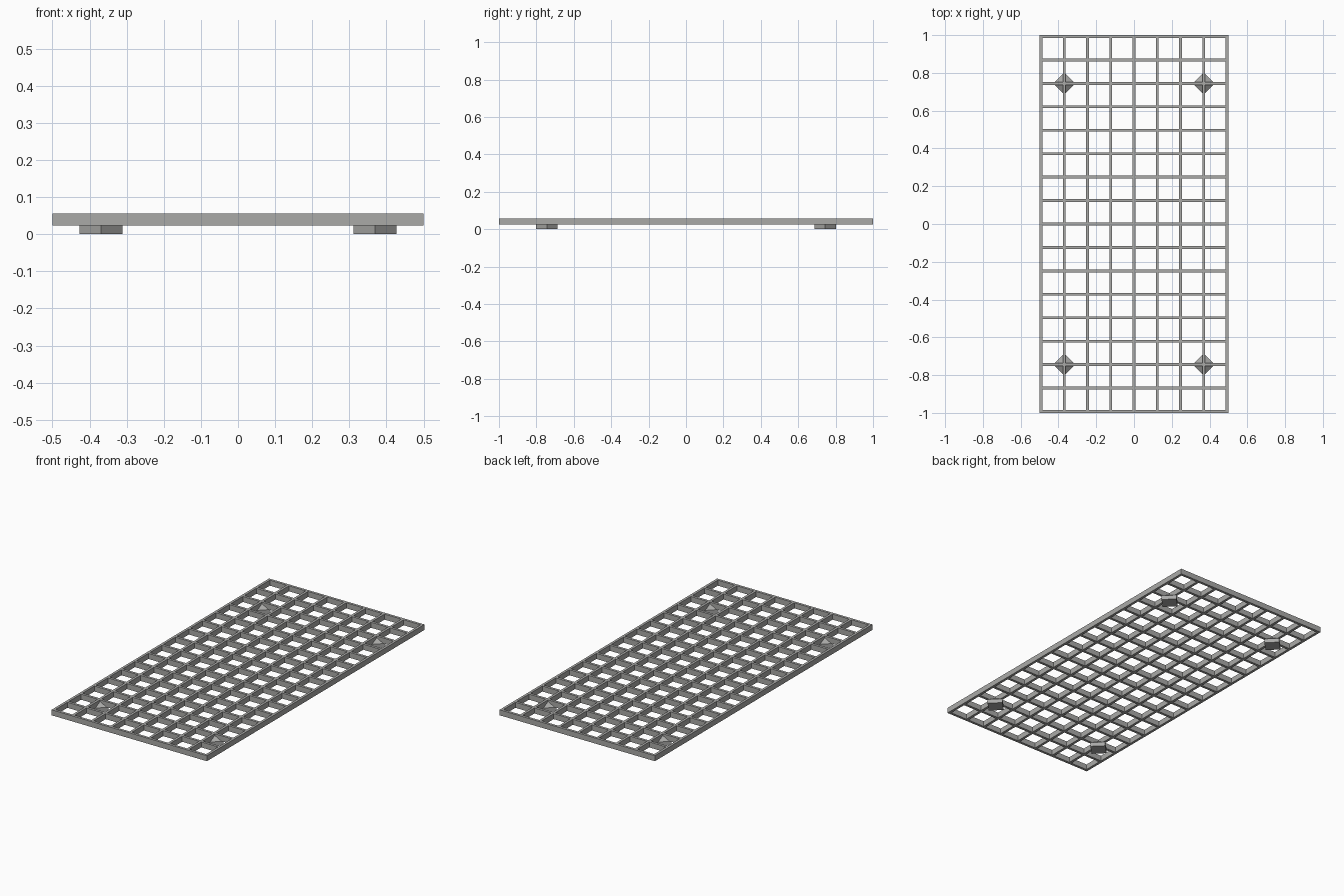
import bpy
import bmesh
from mathutils import Matrix

cube = bpy.data.objects.get("Cube")
if cube:
    bpy.data.objects.remove(cube, do_unlink=True)

WIDTH, LENGTH = 1.0, 2.0
COLUMNS, ROWS = 8, 16
BAR = 0.015
BASE, TOP = 0.024, 0.056
FOOT_RADIUS = 0.058

grey = bpy.data.materials.new("grey_metal")
grey.use_nodes = True
colour = (0.4, 0.4, 0.39, 1)
grey.diffuse_color = colour
grey.node_tree.nodes["Principled BSDF"].inputs["Base Color"].default_value = colour


def add_object(name, bm):
    bmesh.ops.recalc_face_normals(bm, faces=bm.faces)
    mesh = bpy.data.meshes.new(name)
    bm.to_mesh(mesh)
    bm.free()
    mesh.materials.append(grey)
    obj = bpy.data.objects.new(name, mesh)
    bpy.context.collection.objects.link(obj)
    return obj


def bar_edges(size, cells):
    """Both edges of every bar across one direction."""
    pitch = (size - BAR) / cells
    return [i * pitch - size / 2 + side for i in range(cells + 1) for side in (0, BAR)]


# Grate: flat lattice with open cells, extruded to thickness
bm = bmesh.new()
xs, ys = bar_edges(WIDTH, COLUMNS), bar_edges(LENGTH, ROWS)
grid = [[bm.verts.new((x, y, BASE)) for y in ys] for x in xs]
for i in range(len(xs) - 1):
    for j in range(len(ys) - 1):
        if i % 2 and j % 2:
            continue  # open cell
        bm.faces.new((grid[i][j], grid[i + 1][j], grid[i + 1][j + 1], grid[i][j + 1]))
result = bmesh.ops.extrude_face_region(bm, geom=bm.faces[:], use_keep_orig=True)
upper = [g for g in result["geom"] if isinstance(g, bmesh.types.BMVert)]
bmesh.ops.translate(bm, verts=upper, vec=(0, 0, TOP - BASE))
add_object("grate", bm)


# Feet: diamond blocks with pyramid tops tucked under the bar crossings
def add_foot(name, x, y):
    bm = bmesh.new()
    bmesh.ops.create_cone(bm, cap_ends=True, segments=4, radius1=FOOT_RADIUS,
                          radius2=FOOT_RADIUS, depth=BASE,
                          matrix=Matrix.Translation((0, 0, BASE / 2)))
    cap = max(bm.faces, key=lambda f: f.calc_center_median().z)
    apex = bmesh.ops.poke(bm, faces=[cap])["verts"][0]
    apex.co.z = TOP - 0.002
    add_object(name, bm).location = (x, y, 0)


foot_x = 3 * (WIDTH - BAR) / COLUMNS
foot_y = 6 * (LENGTH - BAR) / ROWS
for side, sx in (("left", 1), ("right", -1)):
    for end, sy in (("front", -1), ("back", 1)):
        add_foot(f"{end}_{side}_foot", sx * foot_x, sy * foot_y)
